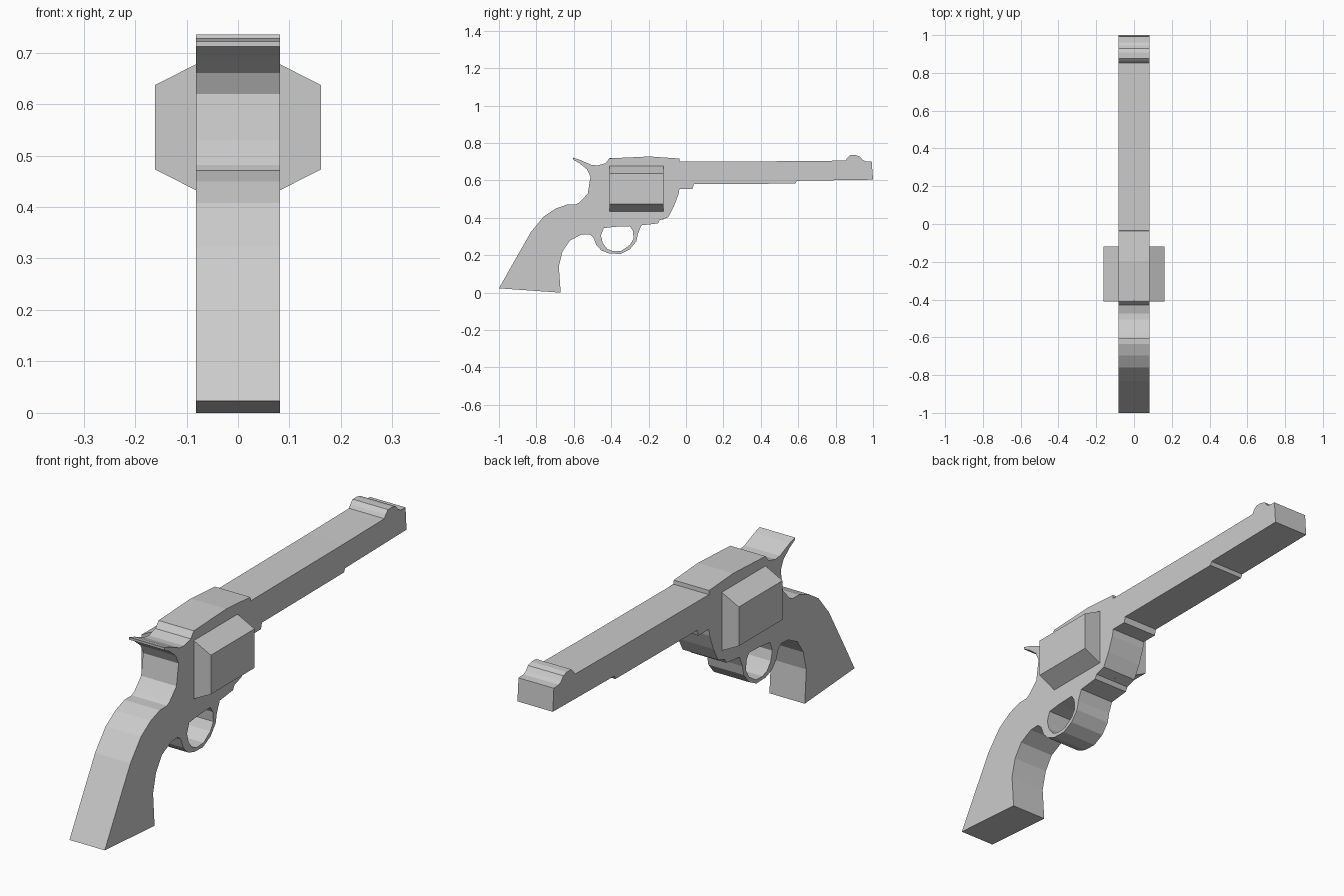
import bpy, bmesh
from math import radians

if "Cube" in bpy.data.objects:
    bpy.data.objects.remove(bpy.data.objects["Cube"])

HALF_WIDTH = 0.082


def extruded_profile(name, loops, half_width):
    """Extrude closed (y, z) loops along x; inner loops become holes."""
    curve = bpy.data.curves.new(name, 'CURVE')
    curve.dimensions = '2D'
    curve.fill_mode = 'BOTH'
    curve.extrude = half_width
    for loop in loops:
        spline = curve.splines.new('POLY')
        spline.points.add(len(loop) - 1)
        for p, (y, z) in zip(spline.points, loop):
            p.co = (y, z, 0, 1)
        spline.use_cyclic_u = True
        spline.use_smooth = False
    obj = bpy.data.objects.new(name, curve)
    obj.rotation_euler = (radians(90), 0, radians(90))
    bpy.context.collection.objects.link(obj)
    bpy.ops.object.select_all(action='DESELECT')
    obj.select_set(True)
    bpy.context.view_layer.objects.active = obj
    bpy.ops.object.convert(target='MESH')
    obj = bpy.context.object
    # Join the caps to the walls and keep every face flat
    bm = bmesh.new()
    bm.from_mesh(obj.data)
    bmesh.ops.remove_doubles(bm, verts=bm.verts, dist=0.0005)
    bmesh.ops.recalc_face_normals(bm, faces=bm.faces)
    for f in bm.faces:
        f.smooth = False
    bm.to_mesh(obj.data)
    bm.free()
    return obj


# Side silhouette, walked counter-clockwise from the heel of the grip
grip_front = [(-1, 0.023), (-0.67, 0.0), (-0.68, 0.14), (-0.66, 0.22),
              (-0.622, 0.278), (-0.56, 0.31), (-0.515, 0.312)]
guard_outer = [(-0.495, 0.295), (-0.48, 0.255), (-0.452, 0.225), (-0.41, 0.209),
               (-0.35, 0.207), (-0.30, 0.232), (-0.265, 0.275), (-0.257, 0.315),
               (-0.238, 0.36)]
frame_under = [(-0.15, 0.37), (-0.14, 0.388), (-0.095, 0.403), (-0.065, 0.46),
               (-0.04, 0.525), (-0.035, 0.555), (0.035, 0.555), (0.042, 0.58)]
barrel = [(0.585, 0.583), (0.592, 0.598), (1, 0.604), (0.993, 0.70)]
front_sight = [(0.96, 0.702), (0.944, 0.71), (0.93, 0.728), (0.907, 0.735),
               (0.877, 0.735), (0.862, 0.72), (0.853, 0.706)]
frame_top = [(0.59, 0.703), (-0.035, 0.70), (-0.036, 0.717), (-0.195, 0.728),
             (-0.41, 0.718), (-0.43, 0.692), (-0.475, 0.68)]
hammer = [(-0.505, 0.683), (-0.57, 0.711), (-0.605, 0.722), (-0.605, 0.712),
          (-0.57, 0.692), (-0.53, 0.66), (-0.511, 0.62), (-0.525, 0.53)]
grip_back = [(-0.57, 0.482), (-0.588, 0.472), (-0.635, 0.471), (-0.695, 0.45),
             (-0.76, 0.408), (-0.83, 0.323), (-0.92, 0.165)]

# Opening inside the trigger guard
guard_opening = [(-0.44, 0.345), (-0.455, 0.305), (-0.445, 0.265), (-0.42, 0.233),
                 (-0.39, 0.222), (-0.345, 0.224), (-0.30, 0.255), (-0.28, 0.288),
                 (-0.284, 0.33), (-0.30, 0.355), (-0.38, 0.352)]

body = grip_front + guard_outer + frame_under + barrel + front_sight \
    + frame_top + hammer + grip_back
extruded_profile("body", [body, guard_opening], HALF_WIDTH)

# Six-sided drum running through the frame
bm = bmesh.new()
section = [(0, 0.719), (0.161, 0.637), (0.161, 0.473),
           (0, 0.391), (-0.161, 0.473), (-0.161, 0.637)]
face = bm.faces.new([bm.verts.new((x, -0.41, z)) for x, z in section])
ext = bmesh.ops.extrude_face_region(bm, geom=[face], use_keep_orig=True)
bmesh.ops.translate(bm, vec=(0, 0.29, 0),
                    verts=[g for g in ext['geom'] if isinstance(g, bmesh.types.BMVert)])
bmesh.ops.recalc_face_normals(bm, faces=bm.faces)
mesh = bpy.data.meshes.new("drum")
bm.to_mesh(mesh)
bm.free()
bpy.context.collection.objects.link(bpy.data.objects.new("drum", mesh))
